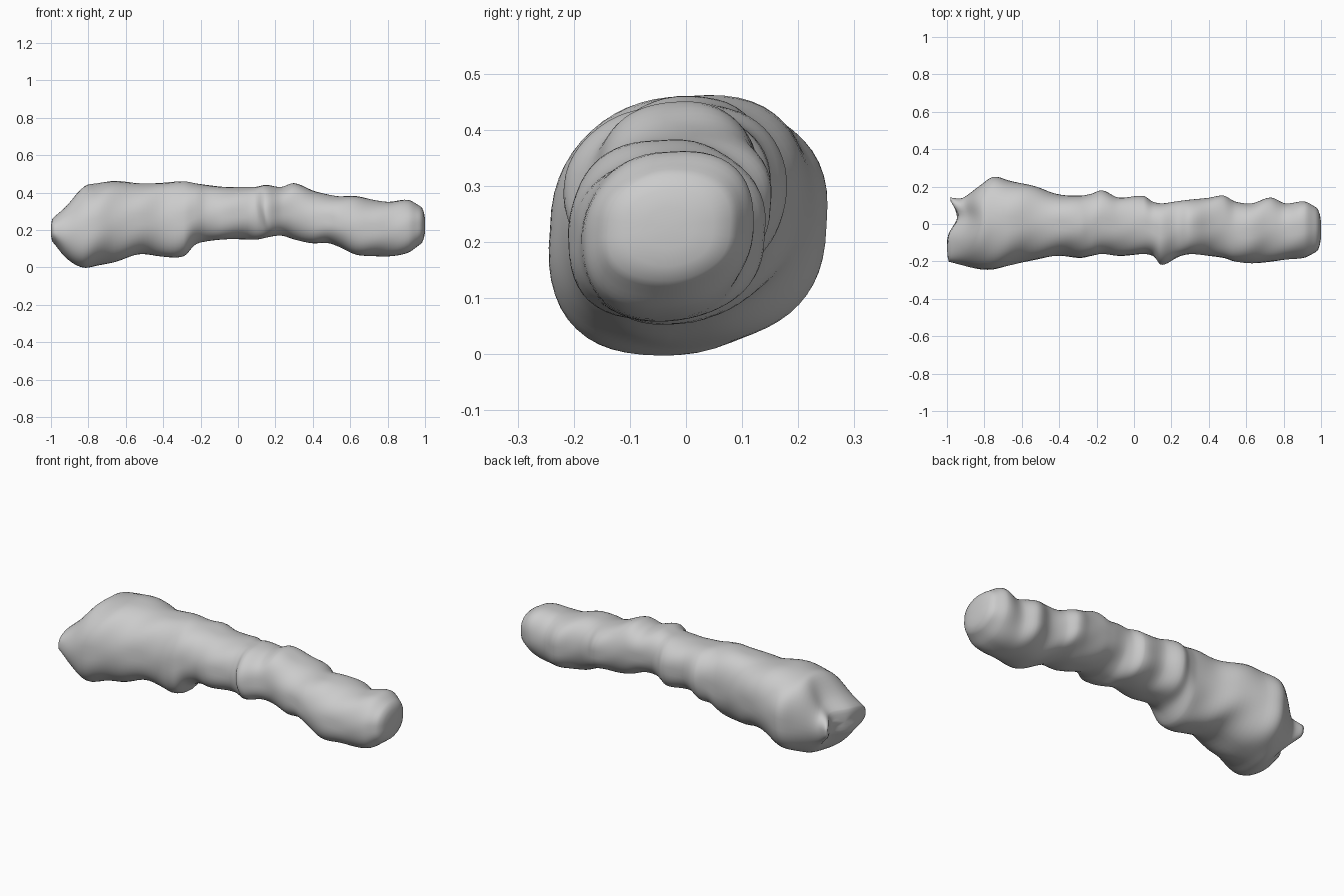
import bpy, bmesh, math
from math import sin, cos, pi, exp

cube = bpy.data.objects.get("Cube")
if cube:
    bpy.data.objects.remove(cube, do_unlink=True)

# Stations along the log, in hundredths: x, bottom, top, front, back
STATIONS = [
    (-99, 13, 27, -20, 14), (-92, 5, 33, -22, 14), (-83, 0, 43, -24, 20),
    (-75, 1, 45, -24, 25), (-66, 3, 46, -22, 23), (-53, 7, 45, -19, 20),
    (-41, 6, 45, -17, 16), (-29, 6, 46, -18, 15), (-23, 12, 45, -17, 16),
    (-17, 14, 44, -16, 18), (-8, 15, 43, -17, 14), (5, 15, 43, -16, 15),
    (10, 15, 43, -17, 12), (15, 16, 44, -20, 11), (23, 17, 43, -17, 12),
    (30, 15, 45, -16, 13), (40, 13, 41, -17, 14), (48, 13, 39, -18, 15),
    (54, 11, 38, -20, 12), (63, 7, 38, -21, 11), (73, 6, 36, -20, 14),
    (81, 6, 35, -19, 11), (91, 8, 36, -18, 12), (97, 12, 33, -15, 9),
]
SIDES = 56
STEPS = 5


def hermite(a, b, slope_a, slope_b, span, t):
    """Smooth curve between two station values."""
    return (a * (1 + 2 * t) * (1 - t) ** 2 + b * t * t * (3 - 2 * t)
            + span * t * (1 - t) * (slope_a * (1 - t) - slope_b * t))


def slope(index, column):
    low = STATIONS[max(index - 1, 0)]
    high = STATIONS[min(index + 1, len(STATIONS) - 1)]
    return (high[column] - low[column]) / (high[0] - low[0])


def smooth_stations():
    """Subdivide the stations into closely spaced outlines."""
    for i in range(len(STATIONS) - 1):
        here, after = STATIONS[i], STATIONS[i + 1]
        span = after[0] - here[0]
        for step in range(STEPS):
            t = step / STEPS
            limits = [hermite(here[c], after[c], slope(i, c), slope(i + 1, c), span, t) / 100
                      for c in range(1, 5)]
            yield (here[0] + span * t) / 100, limits
    yield STATIONS[-1][0] / 100, [v / 100 for v in STATIONS[-1][1:]]


def squash(value, power):
    return math.copysign(abs(value) ** power, value)


def surface_point(x, limits, angle, scale=1.0):
    """Point of the rounded, leaning and spirally rippled cross-section."""
    bottom, top, front, back = limits
    diagonal = sin(2 * angle)
    ripple = sin(2 * pi * (x - 0.42) / 0.25 + 2 * angle)
    factor = scale * (1 + 0.04 * diagonal + 0.03 * ripple * abs(diagonal))
    y = (front + back) / 2 + (back - front) / 2 * squash(cos(angle), 0.86) * factor
    z = (bottom + top) / 2 + (top - bottom) / 2 * squash(sin(angle), 0.86) * factor
    # Fold on the front, where one length overlaps the next
    if y < 0:
        fold = 0.13 + 0.5 * max(0.34 - z, 0) ** 1.2
        swell = exp(-((x - fold) / (0.02 if x < fold else 0.09)) ** 2)
        y -= 0.018 * swell * max(cos(angle - pi), 0) * scale
    # Notch between the two lobes of the thick end
    near_end = max(0, min(1, (-0.8 - x) / 0.19))
    x += 0.06 * near_end * exp(-((y - 0.04) / 0.07) ** 2)
    return x, y, z


def build_log():
    bm = bmesh.new()
    outlines = list(smooth_stations())
    rings = [(x, limits, 1.0) for x, limits in outlines]
    # Rounded caps on both ends
    first, last = outlines[0], outlines[-1]
    for scale in (0.9, 0.65, 0.35):
        bulge = math.sqrt(1 - scale * scale)
        rings.insert(0, (first[0] - 0.012 * bulge, first[1], scale))
        rings.append((last[0] + 0.032 * bulge, last[1], scale))
    loops = []
    for x, limits, scale in rings:
        loops.append([bm.verts.new(surface_point(x, limits, 2 * pi * k / SIDES, scale))
                      for k in range(SIDES)])
    for low, high in zip(loops, loops[1:]):
        for k in range(SIDES):
            n = (k + 1) % SIDES
            bm.faces.new((low[k], low[n], high[n], high[k]))
    for loop, (x, limits, _) in ((loops[0], rings[0]), (loops[-1], rings[-1])):
        tip = bm.verts.new(surface_point(x, limits, 0, 0))
        for k in range(SIDES):
            bm.faces.new((loop[k], loop[(k + 1) % SIDES], tip))
    bmesh.ops.recalc_face_normals(bm, faces=bm.faces)
    for face in bm.faces:
        face.smooth = True
    mesh = bpy.data.meshes.new("lumpy_log")
    bm.to_mesh(mesh)
    bm.free()
    return mesh


grey = bpy.data.materials.new("plain_grey")
grey.use_nodes = True
colour = (0.6, 0.6, 0.6, 1)
grey.diffuse_color = colour
grey.node_tree.nodes["Principled BSDF"].inputs["Base Color"].default_value = colour

log = bpy.data.objects.new("lumpy_log", build_log())
log.data.materials.append(grey)
bpy.context.collection.objects.link(log)
